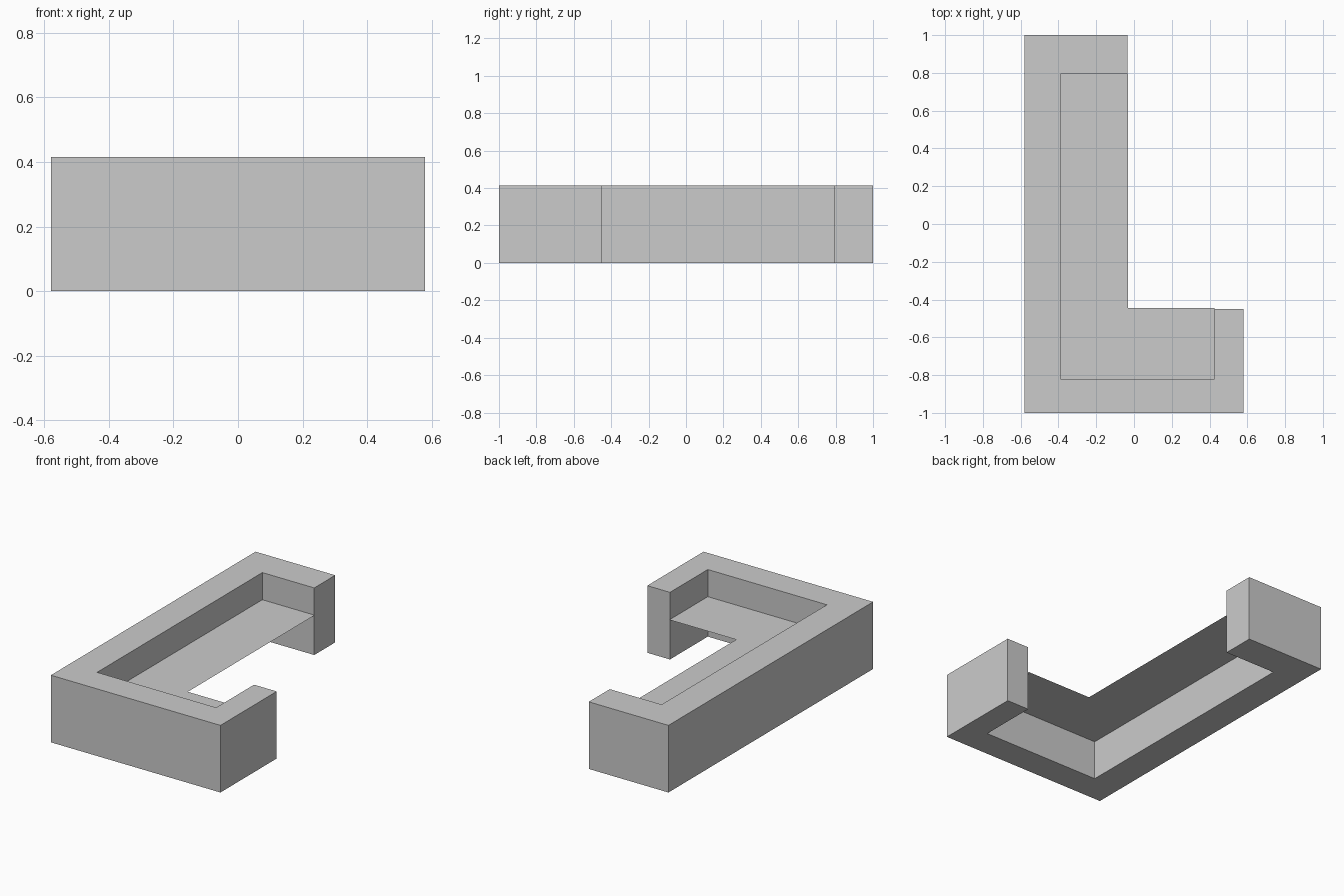
import bpy
import bmesh

if "Cube" in bpy.data.objects:
    bpy.data.objects.remove(bpy.data.objects["Cube"])

HEIGHT = 0.415
SEAT_Z = 0.247


def plan_shape(name, outline, z, height=0.0):
    """Flat plan outline, extruded upwards when a height is given."""
    bm = bmesh.new()
    face = bm.faces.new([bm.verts.new((x, y, z)) for x, y in outline])
    if height:
        top = bmesh.ops.extrude_face_region(bm, geom=[face], use_keep_orig=True)
        verts = [g for g in top["geom"] if isinstance(g, bmesh.types.BMVert)]
        bmesh.ops.translate(bm, verts=verts, vec=(0, 0, height))
        bmesh.ops.recalc_face_normals(bm, faces=bm.faces)
    mesh = bpy.data.meshes.new(name)
    bm.to_mesh(mesh)
    bm.free()
    obj = bpy.data.objects.new(name, mesh)
    bpy.context.collection.objects.link(obj)
    return obj


# Continuous back and arms, open towards the inner corner
plan_shape("back_and_arms", [
    (-0.58, -1.0), (0.58, -1.0), (0.58, -0.45), (0.425, -0.45),
    (0.425, -0.82), (-0.39, -0.82), (-0.39, 0.795), (-0.035, 0.795),
    (-0.035, 1.0), (-0.58, 1.0)], 0.0, HEIGHT)

# L-shaped seat sheet held between the walls
plan_shape("seat", [
    (-0.39, -0.82), (0.425, -0.82), (0.425, -0.445),
    (-0.032, -0.445), (-0.032, 0.795), (-0.39, 0.795)], SEAT_Z)
